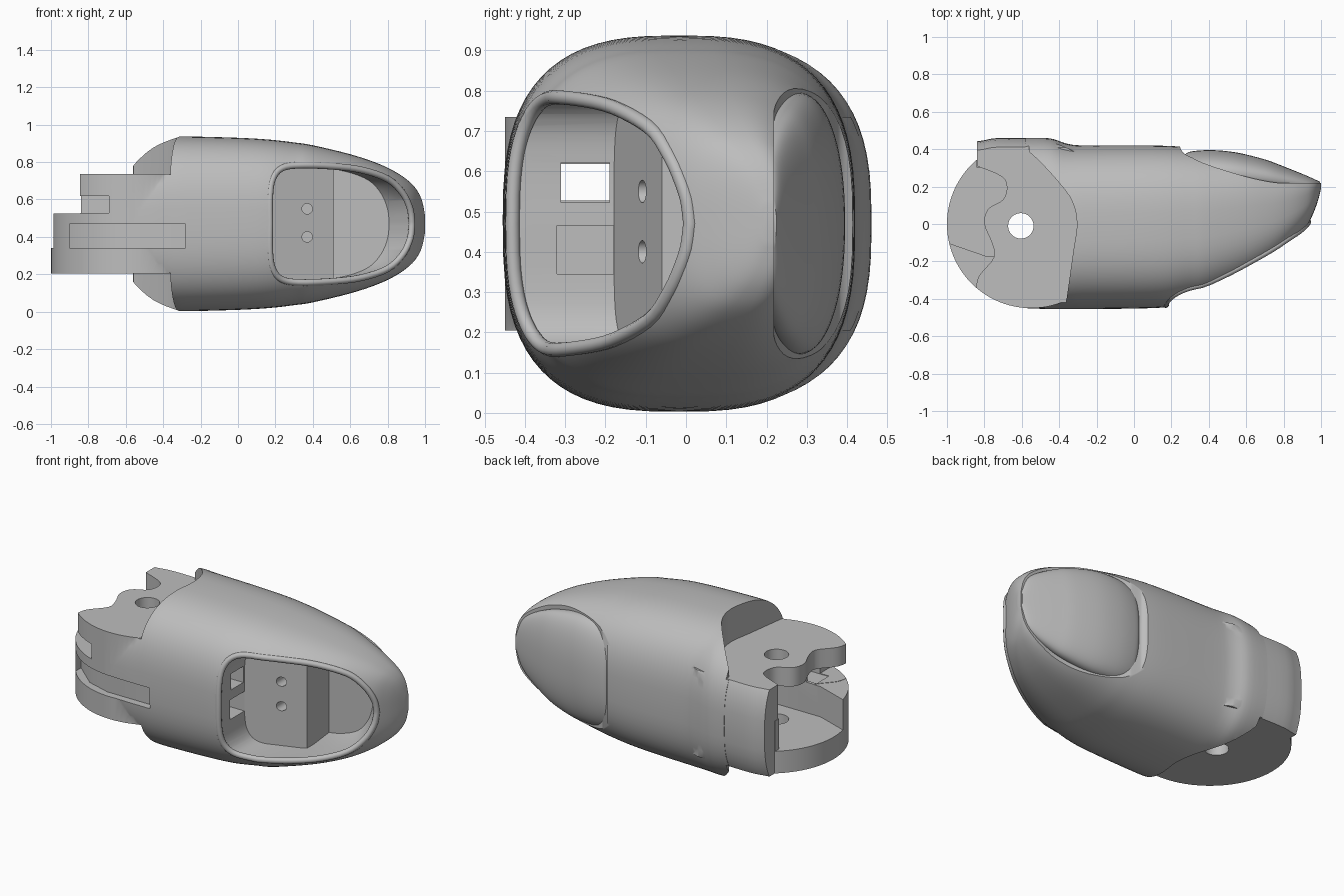
import bpy, bmesh, math
from mathutils import Vector
from mathutils.bvhtree import BVHTree

if "Cube" in bpy.data.objects:
    bpy.data.objects.remove(bpy.data.objects["Cube"])

MID = 0.47  # height of the symmetry plane

grey = bpy.data.materials.new("plain grey")
grey.use_nodes = True
grey.diffuse_color = (0.51, 0.51, 0.51, 1)
grey.node_tree.nodes["Principled BSDF"].inputs["Base Color"].default_value = grey.diffuse_color


def rings_object(name, rings):
    """Closed solid through a list of equal-length rings."""
    bm = bmesh.new()
    loops = [[bm.verts.new(p) for p in ring] for ring in rings]
    n = len(loops[0])
    for a, b in zip(loops, loops[1:]):
        for i in range(n):
            bm.faces.new((a[i], a[(i + 1) % n], b[(i + 1) % n], b[i]))
    bm.faces.new(loops[0])
    bm.faces.new(loops[-1])
    bmesh.ops.recalc_face_normals(bm, faces=bm.faces)
    me = bpy.data.meshes.new(name)
    bm.to_mesh(me)
    bm.free()
    me.materials.append(grey)
    ob = bpy.data.objects.new(name, me)
    bpy.context.collection.objects.link(ob)
    return ob


def prism(name, outline, z0, z1):
    return rings_object(name, [[(x, y, z) for x, y in outline] for z in (z0, z1)])


def box(name, x0, x1, y0, y1, z0, z1):
    return prism(name, [(x0, y0), (x1, y0), (x1, y1), (x0, y1)], z0, z1)


def spline(points, steps):
    """Catmull-Rom resampling of an open list of tuples."""
    pts = [points[0]] + list(points) + [points[-1]]
    out = []
    for a, b, c, d in zip(pts, pts[1:], pts[2:], pts[3:]):
        for s in range(steps):
            t = s / steps
            out.append(tuple(
                q + t / 2 * (r - p + t * (2 * p - 5 * q + 4 * r - w + t * (3 * (q - r) + w - p)))
                for p, q, r, w in zip(a, b, c, d)))
    return out + [points[-1]]


def loft(name, sections, power, segments=72):
    """Superellipse sections along x: (x, y low, y high, half height)."""
    rings = []
    for x, lo, hi, h in spline(sections, 4):
        ring = []
        for i in range(segments):
            a = 2 * math.pi * i / segments
            c, s = math.cos(a), math.sin(a)
            ring.append((x, (lo + hi) / 2 + (hi - lo) / 2 * math.copysign(abs(c) ** (2 / power), c),
                         MID + h * math.copysign(abs(s) ** (2 / power), s)))
        rings.append(ring)
    return rings_object(name, rings)


def boolean(target, tool, op="DIFFERENCE"):
    mod = target.modifiers.new("cut", "BOOLEAN")
    mod.operation, mod.solver, mod.object = op, "EXACT", tool
    bpy.context.view_layer.objects.active = target
    bpy.ops.object.modifier_apply(modifier=mod.name)
    bpy.data.objects.remove(tool)


def smooth(ob, angle=35):
    bpy.ops.object.select_all(action="DESELECT")
    ob.select_set(True)
    bpy.context.view_layer.objects.active = ob
    bpy.ops.object.shade_smooth_by_angle(angle=math.radians(angle))


def circle(cx, cy, r, n):
    return [(cx + r * math.cos(2 * math.pi * i / n), cy + r * math.sin(2 * math.pi * i / n))
            for i in range(n)]


# Fingertip shell
body = loft("fingertip_body", [
    (-0.58, -0.45, 0.46, 0.43), (-0.45, -0.455, 0.458, 0.452), (-0.36, -0.455, 0.43, 0.464),
    (-0.27, -0.455, 0.42, 0.467), (0, -0.452, 0.42, 0.46), (0.17, -0.445, 0.418, 0.45),
    (0.3, -0.42, 0.41, 0.435), (0.4, -0.40, 0.40, 0.42), (0.6, -0.31, 0.38, 0.372),
    (0.75, -0.21, 0.335, 0.322), (0.85, -0.11, 0.30, 0.273), (0.92, -0.02, 0.275, 0.222),
    (0.96, 0.06, 0.26, 0.175), (0.985, 0.13, 0.245, 0.12), (1.0, 0.19, 0.23, 0.045)], 2.8)
surface = BVHTree.FromPolygons([v.co.copy() for v in body.data.vertices],
                               [tuple(p.vertices) for p in body.data.polygons])

# Nail bed cut from the back of the tip
bed = spline([(0.235, 0.44), (0.26, 0.385), (0.31, 0.355), (0.4, 0.315), (0.6, 0.253),
              (0.75, 0.222), (0.85, 0.218)], 4)
boolean(body, prism("cutter", bed + [(1.2, 0.218), (1.2, 0.7), (0.235, 0.7)], -0.2, 1.2))

# Shoulders carved away above and below the hinge
shoulder = [(-1.2, -0.6), (-0.37, -0.6)] + spline(
    [(-0.36, -0.4), (-0.325, -0.15), (-0.305, 0), (-0.33, 0.12), (-0.4, 0.22), (-0.5, 0.33),
     (-0.56, 0.385)], 4) + [(-0.575, 0.6), (-1.2, 0.6)]
for z0, z1 in ((0.733, 1.2), (-0.2, 0.207)):
    boolean(body, prism("cutter", shoulder, z0, z1))

# Hinge drum and back wall, rounded off on the back
hinge = prism("hinge", circle(-0.55, 0, 0.45, 96), 0.205, 0.735)
wall = [(-0.84, 0.31), (-0.84, 0.6), (-0.5, 0.6), (-0.5, 0.3)]
boolean(hinge, prism("wall", wall, 0.205, 0.735), "UNION")
rounding = [(-1.1, -1.4, 0.42, 0.54), (-0.84, -1.4, 0.442, 0.54), (-0.72, -1.4, 0.46, 0.54),
            (-0.45, -1.4, 0.457, 0.54), (0, -1.4, 0.457, 0.54)]
boolean(hinge, loft("rounding", rounding, 2.8), "INTERSECT")
boolean(body, hinge, "UNION")

# Scalloped edge of the upper plate
scallop = spline([(-0.84, 0.31), (-0.71, 0.255), (-0.68, 0.2), (-0.70, 0.13), (-0.78, 0.08),
                  (-0.80, 0), (-0.76, -0.1), (-0.75, -0.18), (-0.83, -0.28), (-0.845, -0.36)], 4)
boolean(body, prism("cutter", [(-1.2, 0.6), (-0.84, 0.6)] + scallop
                    + [(-0.845, -0.6), (-1.2, -0.6)], 0.525, 0.9))

# Pocket between the hinge plates
pocket = [(-1.2, -0.03), (-0.79, -0.172), (-0.45, -0.172), (-0.33, 0), (-0.4, 0.2),
          (-0.55, 0.302), (-0.842, 0.302), (-0.842, 0.6), (-1.2, 0.6)]
boolean(body, prism("cutter", pocket, 0.34, 0.62))

# Side slot, cord channels and outer groove
boolean(body, box("cutter", -1.2, -0.69, -0.6, -0.15, 0.527, 0.618))
boolean(body, box("cutter", -0.75, 0.3, -0.31, -0.19, 0.523, 0.622))
boolean(body, box("cutter", -0.7, 0.3, -0.32, -0.18, 0.345, 0.465))
groove = [(-0.9, -0.6), (-0.9, -0.23), (-0.75, -0.36), (-0.6, -0.405), (-0.28, -0.405), (-0.28, -0.6)]
boolean(body, prism("cutter", groove, 0.342, 0.47))

# Hinge pin hole
boolean(body, prism("cutter", circle(-0.605, -0.01, 0.068, 40), -0.1, 1.1))

# Pad opening
half = spline([(0.17, 0), (0.17, 0.15), (0.185, 0.24), (0.23, 0.295), (0.32, 0.313), (0.5, 0.308),
               (0.66, 0.288), (0.8, 0.24), (0.88, 0.165), (0.92, 0.08), (0.93, 0)], 4)
outline = half + [(x, -z) for x, z in half[-2:0:-1]]
boolean(body, rings_object("cutter", [
    [(0.17 + (x - 0.17) * k, y, MID + z * k ** 0.2) for x, z in outline]
    for y, k in ((-0.8, 1), (0, 1), (0.15, 0.84))]))
smooth(body)

# Rounded rim around the opening
curve = bpy.data.curves.new("opening_rim", "CURVE")
curve.dimensions = "3D"
curve.bevel_depth = 0.018
curve.bevel_resolution = 3
rim = curve.splines.new("POLY")
hits = [surface.ray_cast(Vector((x, -2, MID + z)), Vector((0, 1, 0)))[0] for x, z in outline]
hits = [h for h in hits if h]
rim.points.add(len(hits) - 1)
for point, hit in zip(rim.points, hits):
    point.co = (hit.x, hit.y + 0.014, hit.z, 1)
rim.use_cyclic_u = True
curve.materials.append(grey)
bpy.context.collection.objects.link(bpy.data.objects.new("opening_rim", curve))

# Sloped pad seat with two screw holes
seat = prism("pad_seat", [(0.165, -0.18), (0.51, -0.06), (0.51, 0.16), (0.165, 0.16)], 0.16, 0.78)
for z in (0.40, 0.55):
    ring = circle(0.37, z, 0.028, 24)
    boolean(seat, rings_object("cutter", [[(x, y, w) for x, w in ring] for y in (-0.3, 0.0)]))
smooth(seat)

# Nail
nail = loft("nail", [
    (0.262, 0.17, 0.35, 0.28), (0.28, 0.16, 0.378, 0.30), (0.32, 0.16, 0.39, 0.315),
    (0.42, 0.16, 0.395, 0.325), (0.55, 0.155, 0.382, 0.32), (0.7, 0.155, 0.345, 0.288),
    (0.8, 0.155, 0.308, 0.25), (0.9, 0.16, 0.268, 0.196), (0.96, 0.17, 0.242, 0.142),
    (0.995, 0.2, 0.225, 0.05)], 2.2)
smooth(nail, 50)
